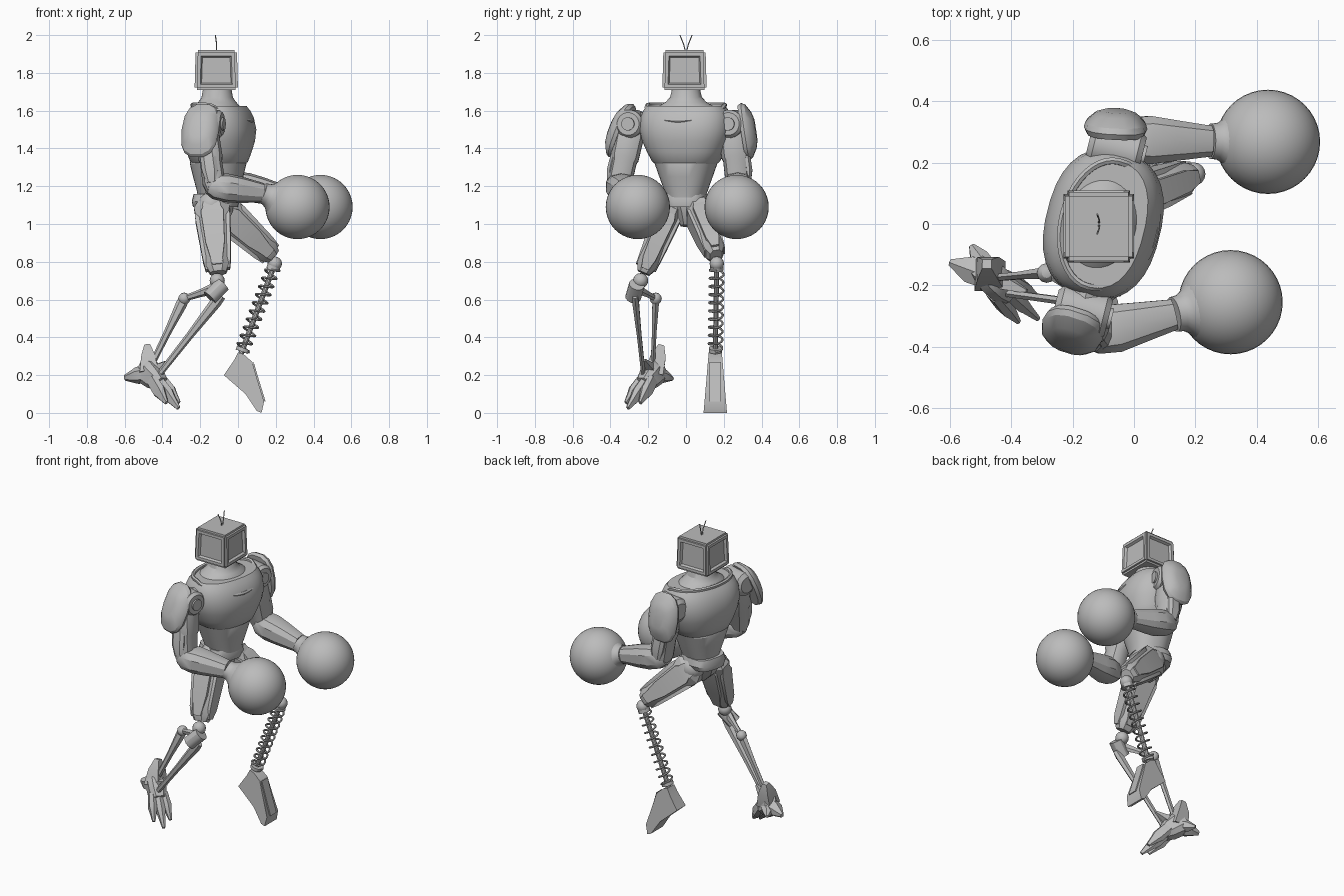
import bpy, bmesh, math
from mathutils import Vector as V

cube = bpy.data.objects.get("Cube")
if cube:
    bpy.data.objects.remove(cube, do_unlink=True)

grey = bpy.data.materials.new("plain_grey")
grey.use_nodes = True
grey.diffuse_color = (0.5, 0.5, 0.5, 1)
grey.node_tree.nodes["Principled BSDF"].inputs["Base Color"].default_value = (0.5, 0.5, 0.5, 1)


def finish(name, bm):
    bmesh.ops.recalc_face_normals(bm, faces=bm.faces)
    me = bpy.data.meshes.new(name)
    bm.to_mesh(me)
    bm.free()
    me.materials.append(grey)
    ob = bpy.data.objects.new(name, me)
    bpy.context.collection.objects.link(ob)
    return ob


def loft(name, rings, hint=(0, 1, 0), n=12, power=2):
    """Rings of (centre, radius along hint, radius across) joined along one axis."""
    axis = (V(rings[-1][0]) - V(rings[0][0])).normalized()
    u = V(hint)
    u = (u - axis * u.dot(axis)).normalized()
    w = axis.cross(u)
    k = math.sqrt(2) if n == 4 else 1
    bm = bmesh.new()
    loops = []
    for c, ra, rb in rings:
        loop = []
        for i in range(n):
            a = math.tau * (i + 0.5) / n
            ca, sa = (math.copysign(abs(f) ** (2 / power), f) for f in (math.cos(a), math.sin(a)))
            loop.append(bm.verts.new(V(c) + u * ra * k * ca + w * rb * k * sa))
        loops.append(loop)
    for a, b in zip(loops, loops[1:]):
        for i in range(n):
            j = (i + 1) % n
            bm.faces.new((a[i], a[j], b[j], b[i]))
    bm.faces.new(loops[0])
    bm.faces.new(loops[-1])
    return finish(name, bm)


def limb(name, p, q, profile, **kw):
    """Profile of (fraction from p to q, radius along hint, radius across)."""
    p, q = V(p), V(q)
    return loft(name, [(p.lerp(q, t), a, b) for t, a, b in profile], **kw)


def rod(name, p, q, r, n=10, **kw):
    return limb(name, p, q, [(0, r, r), (1, r, r)], n=n, **kw)


def ball(name, c, r, seg=16):
    bm = bmesh.new()
    bmesh.ops.create_uvsphere(bm, u_segments=seg, v_segments=seg // 2, radius=r)
    bmesh.ops.translate(bm, verts=bm.verts, vec=V(c))
    return finish(name, bm)


def tube(name, pts, r, closed=False):
    cu = bpy.data.curves.new(name, 'CURVE')
    cu.dimensions = '3D'
    cu.bevel_depth, cu.bevel_resolution, cu.use_fill_caps = r, 1, True
    sp = cu.splines.new('POLY')
    sp.points.add(len(pts) - 1)
    for point, co in zip(sp.points, pts):
        point.co = (*co, 1)
    sp.use_cyclic_u = closed
    tmp = bpy.data.objects.new(name + "_path", cu)
    bpy.context.collection.objects.link(tmp)
    bpy.context.view_layer.update()
    me = bpy.data.meshes.new_from_object(tmp.evaluated_get(bpy.context.evaluated_depsgraph_get()))
    bpy.data.objects.remove(tmp)
    me.materials.clear()
    me.materials.append(grey)
    ob = bpy.data.objects.new(name, me)
    bpy.context.collection.objects.link(ob)


# Boxy head with a sunken panel on each side
bm = bmesh.new()
bmesh.ops.create_cube(bm, size=1)
for v in bm.verts:
    s = 0.95 if v.co.z > 0 else 1
    v.co = V((-0.115 + v.co.x * 0.23 * s, -0.008 + v.co.y * 0.235 * s, 1.815 + v.co.z * 0.21))
sides = [f for f in bm.faces if abs(f.normal.z) < 0.5]
bmesh.ops.bevel(bm, geom=bm.edges[:], offset=0.012, segments=2, affect='EDGES')
sides = [f for f in bm.faces if f.calc_area() > 0.02 and abs(f.normal.z) < 0.5]
bmesh.ops.inset_individual(bm, faces=sides, thickness=0.025, depth=0)
bmesh.ops.inset_individual(bm, faces=sides, thickness=0.01, depth=-0.015)
finish("head", bm)
for s, side in ((1, "left"), (-1, "right")):
    tube(side + "_antenna", [(-0.115, 0, 1.9), (-0.113, s * 0.012, 1.95), (-0.12, s * 0.032, 2.0)], 0.003)

# Neck, chest and waist, twisted with the shoulders
turn = math.radians(-14)
across = V((-math.sin(turn), math.cos(turn), 0))
ahead = V((math.cos(turn), math.sin(turn), 0))


def body(name, x, table, power=2, n=32):
    return loft(name, [((x, 0, z), a, b) for z, a, b in table], hint=across, n=n, power=power)


body("neck", -0.11, [(1.56, .2, .145), (1.61, .17, .13), (1.645, .11, .1), (1.67, .085, .083), (1.73, .07, .073)])
body("chest", -0.1, [(1.31, .15, .125), (1.33, .178, .147), (1.38, .205, .165), (1.44, .232, .182), (1.5, .246, .188),
                     (1.56, .243, .175), (1.6, .228, .155), (1.625, .21, .135)], power=2.4)
body("waist", -0.105, [(1.14, .1, .105), (1.18, .115, .112), (1.25, .14, .13), (1.32, .165, .146), (1.34, .16, .14)], 2.3)
rim = []
for i in range(40):
    a = math.tau * i / 40
    c = math.cos(a)
    rim.append(V((-0.1, 0, 1.63 - 0.085 * max(c, 0))) + across * 0.21 * math.sin(a)
               + ahead * c * (0.172 if c > 0 else 0.135))
tube("collar", rim, 0.012, True)

# Pelvis
body("belt", -0.12, [(1.09, .105, .115), (1.12, .12, .12), (1.16, .11, .11)], 3, 16)
loft("pelvis", [((-.1, 0, .99), .03, .04), ((-.11, 0, 1.05), .06, .09), ((-.12, 0, 1.12), .11, .11)], n=8)

# Arms, one entry for each side
arms = {
    "left": dict(sh=(-.06, .245, 1.53), el=(-.02, .275, 1.21), wr=(.25, .27, 1.15), hand=(.437, .268, 1.09),
                 pad=(-.06, .315, 1.49), out=(.05, 1, .15)),
    "right": dict(sh=(-.17, -.285, 1.53), el=(-.125, -.355, 1.2), wr=(.13, -.295, 1.165), hand=(.315, -.255, 1.09),
                  pad=(-.2, -.345, 1.495), out=(-.3, -.93, .4)),
}
for side, a in arms.items():
    sh, el, wr, hand, pad = (V(a[k]) for k in ("sh", "el", "wr", "hand", "pad"))
    out = V(a["out"]).normalized()
    rod(side + "_shoulder_link", (-0.1, 0, 1.53), sh, 0.06)
    limb(side + "_shoulder_drum", sh - ahead * .09, sh + ahead * .09,
         [(0, .05, .05), (.1, .075, .075), (.9, .075, .075), (1, .06, .06)], n=20)
    rod(side + "_shoulder_cap", sh + ahead * .085, sh + ahead * .1, .035, n=16)
    limb(side + "_shoulder_pad", pad - out * .02, pad + out * .055,
         [(0, .145, .095), (.25, .155, .104), (.5, .145, .098), (.85, .1, .07), (1, .06, .04)],
         hint=(0, 0, 1), n=14, power=2.6)
    limb(side + "_upper_arm", sh, el, [(0, .065, .06), (.2, .078, .064), (.55, .075, .066), (.6, .068, .06),
                                       (.95, .066, .062), (1.1, .045, .045)], n=12, power=2.6)
    limb(side + "_upper_arm_plate", sh.lerp(el, .5) + out * .05, el + out * .05,
         [(0, .03, .045), (.6, .035, .045), (1, .02, .03)], n=8, power=3)
    limb(side + "_forearm", el - (wr - el) * .15, wr,
         [(0, .045, .045), (.12, .072, .068), (.35, .082, .076), (.6, .07, .07), (1, .052, .052)], n=10, power=2.5)
    limb(side + "_glove_cuff", wr, hand,
         [(0, .058, .055), (.12, .06, .058), (.22, .072, .07), (.36, .105, .105), (.5, .135, .135)], n=24)
    ball(side + "_glove", hand, 0.17, 40)

# Thighs with raised plates
thighs = {"left": ((-.09, .06, 1.08), (.185, .16, .83), (.24, .5, .8)),
          "right": ((-.14, -.07, 1.1), (-.105, -.225, .74), (-1, -.3, .2))}
for side, (hip, knee, face) in thighs.items():
    hip, knee = V(hip), V(knee)
    axis = (knee - hip).normalized()
    limb(side + "_thigh", hip, knee, [(-.1, .05, .06), (.05, .072, .1), (.3, .068, .088), (.7, .06, .072),
                                      (.9, .055, .064), (1, .035, .045)], n=8, power=2.6)
    ball(side + "_hip_joint", hip, 0.075)
    fore = axis.cross(V((0, 1, 0))).normalized()
    lateral = axis.cross(fore).normalized()
    for s in (1, -1):
        limb(side + "_thigh_side_plate", hip + lateral * s * .058, knee + lateral * s * .045,
             [(.05, .01, .04), (.15, .016, .06), (.6, .014, .05), (.92, .01, .025)], hint=lateral, n=4)
        limb(side + "_thigh_edge_plate", hip + fore * s * .08, knee + fore * s * .055,
             [(.1, .012, .03), (.2, .018, .045), (.8, .014, .035), (.95, .008, .02)], hint=fore, n=4)

# Left spring shin
top, low = V((.195, .163, .79)), V((.015, .155, .31))
rod("left_knee_pin", top + V((0, -.042, 0)), top + V((0, .042, 0)), .025)
ball("left_knee_ball", top, .038)
axis = (low - top).normalized()
u = axis.cross(V((0, 1, 0))).normalized()
w = axis.cross(u)
turns, steps = 10, 14
coil = []
for i in range(turns * steps + 1):
    a = math.tau * i / steps
    coil.append(top.lerp(low, .05 + .9 * i / (turns * steps)) + (u * math.cos(a) + w * math.sin(a)) * .037)
tube("left_shin_spring", coil, .006)
rod("left_shin_core", top, low, .014)
for t in (.05, .95):
    rod("left_spring_seat", top.lerp(low, t - .02), top.lerp(low, t + .02), .036, n=12)

# Left blade foot, wider toward the toe
outline = [(0, .32), (.03, .31), (.075, .27), (.095, .2), (.138, .06), (.125, .0), (.1, .01), (.04, .1), (-.075, .2), (-.02, .28)]


def slab(name, points, half, dx=0):
    bm = bmesh.new()
    ends = [[bm.verts.new((x + dx, .155 + s * half(z), z)) for x, z in points] for s in (-1, 1)]
    for e in ends:
        bm.faces.new(e)
    for i in range(len(points)):
        j = (i + 1) % len(points)
        bm.faces.new((ends[0][i], ends[0][j], ends[1][j], ends[1][i]))
    finish(name, bm)


slab("left_foot", outline, lambda z: .062 - .085 * z)
slab("left_foot_ridge", outline[2:5] + [(.1, .07), (.06, .2)], lambda z: .03, .008)

# Right knee and twin-strut shin
knee, back, ankle = V((-.12, -.26, .66)), V((-.285, -.16, .605)), V((-.45, -.175, .27))
ball("right_knee_ball", (-.11, -.24, .7), .04)
rod("right_knee_drum", knee + V((-.03, -.02, -.05)), knee + V((.04, .0, .02)), .042, n=12)
rod("right_knee_pin", knee + V((.0, -.05, -.02)), knee + V((0, .05, -.02)), .028)
flat = [(0, .016, .026), (.08, .02, .03), (.5, .014, .02), (1, .013, .016)]
limb("right_knee_lever", knee, back, flat, n=6)
ball("right_rear_joint", back, .032, 12)
limb("right_rear_strut", back, ankle, flat, n=6)
limb("right_front_strut", knee + V((.03, -.01, -.04)), (-.42, -.225, .2), flat, n=6)

# Right clawed foot, raised on its toe
fwd = V((.62, -.55, -.56)).normalized()
side = V((.66, .75, 0)).normalized()
core = V((-.47, -.17, .21))
limb("right_foot_core", core - fwd * .06, core + fwd * .1,
     [(0, .035, .05), (.3, .055, .07), (.7, .055, .06), (1, .04, .04)], hint=side, n=8, power=3)
limb("right_ankle_guard", core, (-.48, -.13, .36), [(0, .05, .05), (.6, .04, .035), (1, .015, .015)], n=4)
for s, reach in ((-1, .2), (0, .25), (1, .2)):
    root = core + fwd * .06 + side * s * .035
    limb("right_toe", root, core + fwd * reach + side * s * .05 + V((.0, 0, -.045)),
         [(0, .022, .038), (.5, .026, .04), (.65, .02, .03), (1, .009, .012)], hint=side, n=6, power=3)
limb("right_heel_claw", core, (-.6, -.125, .185), [(0, .05, .05), (.5, .05, .045), (1, .012, .015)], n=6)
limb("right_side_claw", core, (-.53, -.07, .18), [(0, .045, .045), (.6, .035, .035), (1, .01, .01)], hint=fwd, n=6)
limb("right_front_spur", core, (-.35, -.22, .28), [(0, .03, .03), (.5, .02, .02), (1, .006, .006)], n=4)

# Smooth shading with crisp edges
bpy.ops.object.select_all(action='DESELECT')
for ob in bpy.context.scene.objects:
    if ob.type == 'MESH':
        ob.select_set(True)
        bpy.context.view_layer.objects.active = ob
bpy.ops.object.shade_smooth_by_angle(angle=math.radians(30))
